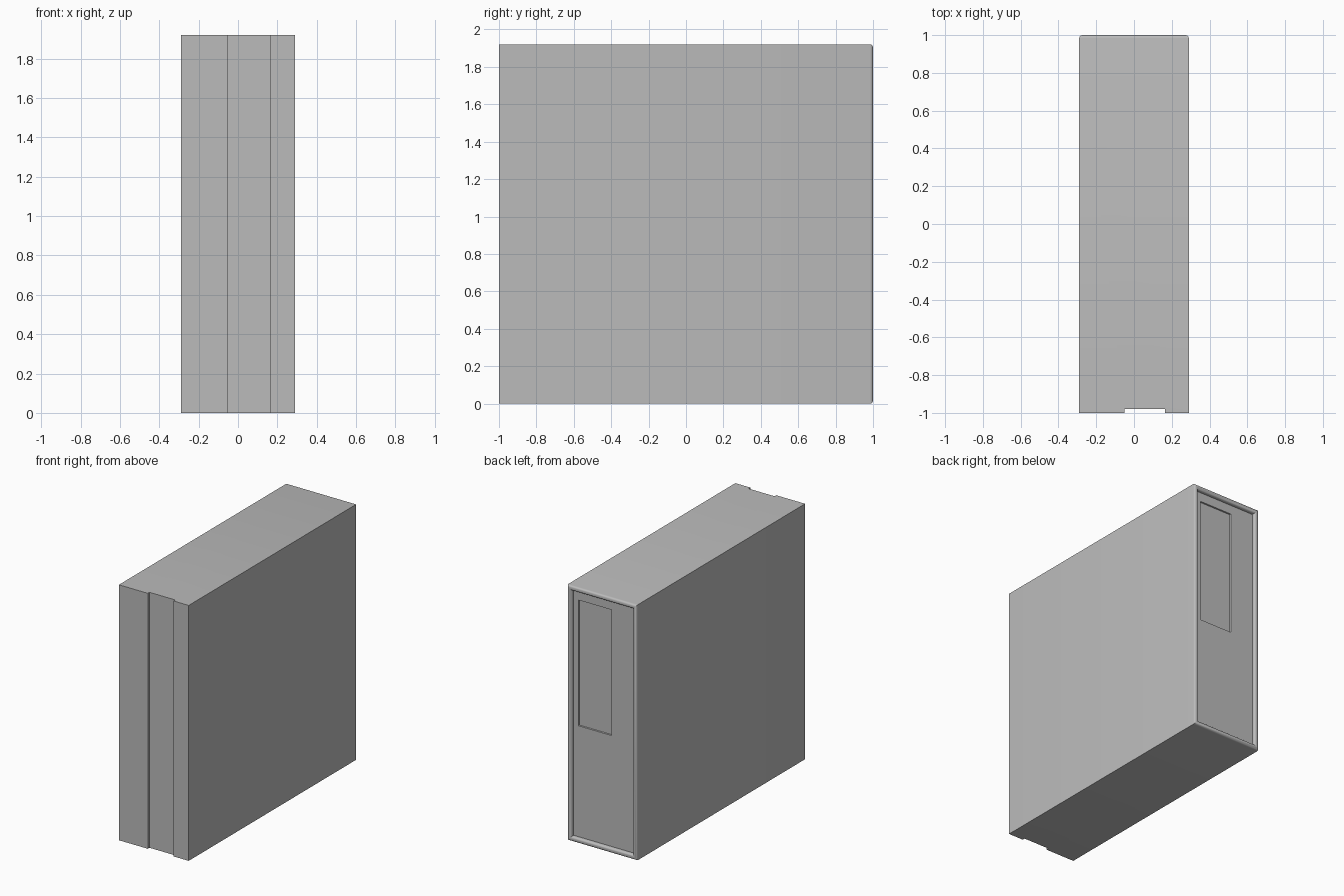
import bpy, bmesh, math

cube = bpy.data.objects.get("Cube")
if cube:
    bpy.data.objects.remove(cube, do_unlink=True)

W, H = 0.29, 1.92           # half width, height
RIM, LIP, Y_BACK = 0.036, 0.016, 0.984

grey = bpy.data.materials.new("case grey")
grey.use_nodes = True
colour = (0.5, 0.5, 0.5, 1)
grey.diffuse_color = colour
grey.node_tree.nodes["Principled BSDF"].inputs["Base Color"].default_value = colour

bm = bmesh.new()

# Case: plan outline with a vertical groove in the front, extruded upwards
outline = [(-W, -1), (-0.05, -1), (-0.05, -0.98), (0.165, -0.98),
           (0.165, -1), (W, -1), (W, Y_BACK), (-W, Y_BACK)]
base = bm.faces.new([bm.verts.new((x, y, 0)) for x, y in outline])
top = bmesh.ops.extrude_face_region(bm, geom=[base], use_keep_orig=True)
bmesh.ops.translate(bm, vec=(0, 0, H),
                    verts=[v for v in top["geom"] if isinstance(v, bmesh.types.BMVert)])
bmesh.ops.recalc_face_normals(bm, faces=bm.faces[:])
bm.normal_update()


def inset(face, thickness, depth):
    bmesh.ops.inset_region(bm, faces=[face], thickness=thickness, depth=depth,
                           use_boundary=True, use_even_offset=True)
    bm.normal_update()


# Rounded rim around the sunken back
back = max(bm.faces, key=lambda f: f.calc_center_median().y)
steps = 8
arc = [(RIM / 2 * (1 - math.cos(math.pi * i / steps)),
        LIP * math.sin(math.pi * i / steps)) for i in range(steps + 1)]
for (t0, d0), (t1, d1) in zip(arc, arc[1:]):
    inset(back, t1 - t0, d1 - d0)
inset(back, 0.0005, -0.012)


# Shallow rectangular bay in the back panel
def in_plane():
    y = back_y
    return [f for f in bm.faces if all(abs(v.co.y - y) < 1e-4 for v in f.verts)]


back_y = back.calc_center_median().y
for co, no in [((0.215, 0, 0), (1, 0, 0)), ((-0.06, 0, 0), (1, 0, 0)),
               ((0, 0, 1.815), (0, 0, 1)), ((0, 0, 0.87), (0, 0, 1))]:
    faces = in_plane()
    geom = faces + list({e for f in faces for e in f.edges}) \
        + list({v for f in faces for v in f.verts})
    bmesh.ops.bisect_plane(bm, geom=geom, plane_co=co, plane_no=no)
bm.normal_update()
bay = min(in_plane(), key=lambda f: abs(f.calc_center_median().x - 0.08)
          + abs(f.calc_center_median().z - 1.34))
inset(bay, 0.002, -0.01)
inset(bay, 0.012, 0.0)

mesh = bpy.data.meshes.new("case")
bm.to_mesh(mesh)
bm.free()
case = bpy.data.objects.new("case", mesh)
mesh.materials.append(grey)
bpy.context.collection.objects.link(case)

# Smooth the rim, keep the box edges sharp
bpy.context.view_layer.objects.active = case
case.select_set(True)
bpy.ops.object.shade_smooth_by_angle(angle=math.radians(30))
